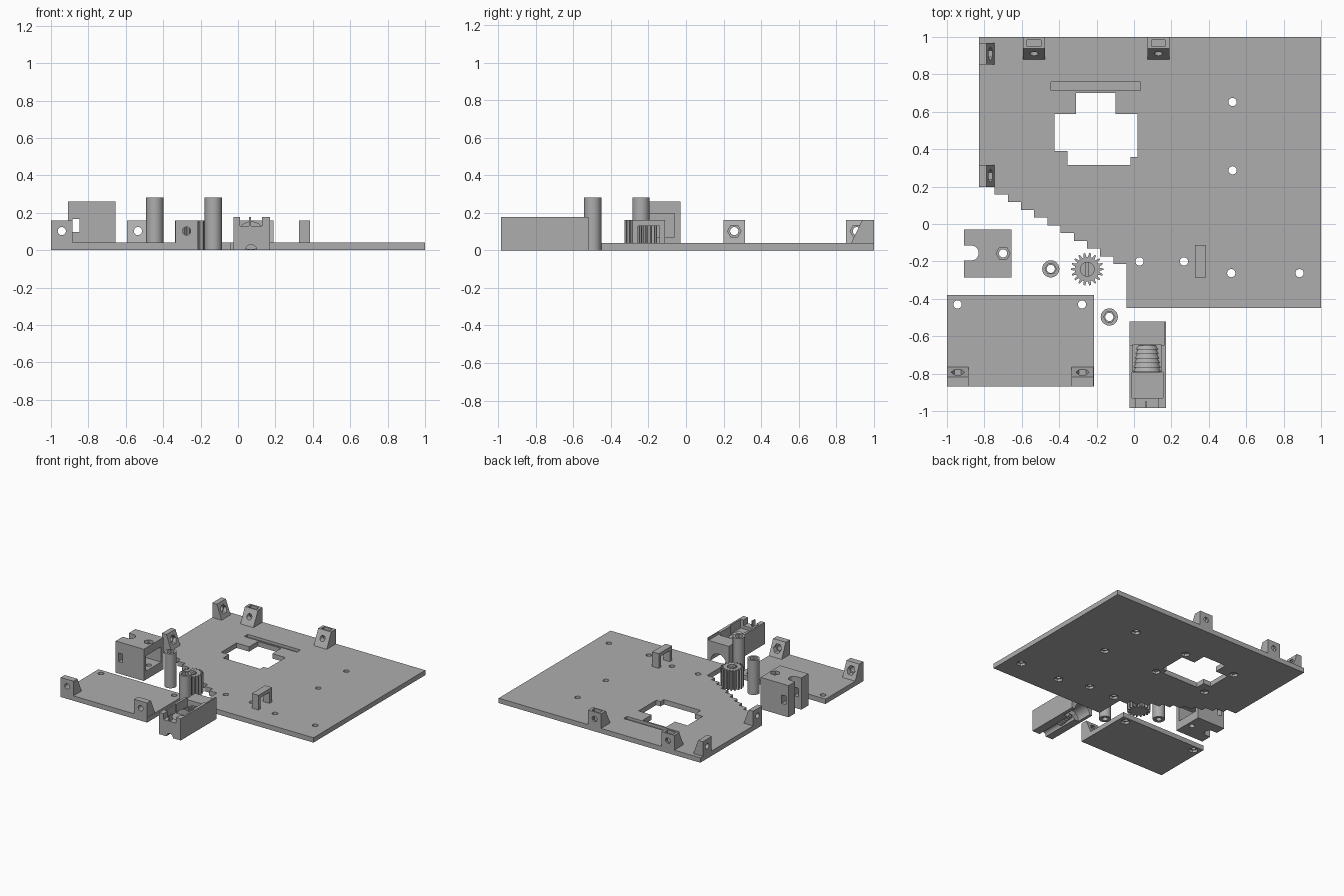
import bpy, bmesh
from math import pi, cos, sin
from mathutils import Matrix, Vector

if "Cube" in bpy.data.objects:
    bpy.data.objects.remove(bpy.data.objects["Cube"])

grey = bpy.data.materials.new("plain grey")
grey.diffuse_color = (0.42, 0.42, 0.42, 1)
grey.use_nodes = True
grey.node_tree.nodes["Principled BSDF"].inputs["Base Color"].default_value = grey.diffuse_color


def prism(name, pts, a, b, axis='Z', mat=None):
    """Extrude a 2D outline from a to b. Z: (x,y); Y: (x,z); X: (y,z)."""
    place = {'Z': lambda p, h: (p[0], p[1], h),
             'Y': lambda p, h: (p[0], h, p[1]),
             'X': lambda p, h: (h, p[0], p[1])}[axis]
    bm = bmesh.new()
    lo = [bm.verts.new(place(p, a)) for p in pts]
    hi = [bm.verts.new(place(p, b)) for p in pts]
    n = len(pts)
    bm.faces.new(lo)
    bm.faces.new(hi)
    for i in range(n):
        bm.faces.new((lo[i], lo[(i + 1) % n], hi[(i + 1) % n], hi[i]))
    bmesh.ops.recalc_face_normals(bm, faces=bm.faces[:])
    if mat:
        bm.transform(mat)
    me = bpy.data.meshes.new(name)
    bm.to_mesh(me)
    bm.free()
    me.materials.append(grey)
    ob = bpy.data.objects.new(name, me)
    bpy.context.collection.objects.link(ob)
    return ob


def rect(x0, x1, y0, y1):
    return [(x0, y0), (x1, y0), (x1, y1), (x0, y1)]


def box(x0, x1, y0, y1, z0, z1, name="cutter", mat=None):
    return prism(name, rect(x0, x1, y0, y1), z0, z1, 'Z', mat)


def ring(x, y, r, n=20):
    return [(x + r * cos(2 * pi * i / n), y + r * sin(2 * pi * i / n)) for i in range(n)]


def rod(x, y, r, a, b, axis='Z', n=20, mat=None, name="cutter"):
    return prism(name, ring(x, y, r, n), a, b, axis, mat)


def cut(ob, cutters):
    """Subtract the cutters, keep the result as plain mesh."""
    for c in cutters:
        m = ob.modifiers.new("cut", 'BOOLEAN')
        m.operation, m.solver, m.object = 'DIFFERENCE', 'EXACT', c
    dg = bpy.context.evaluated_depsgraph_get()
    me = bpy.data.meshes.new_from_object(ob.evaluated_get(dg))
    ob.modifiers.clear()
    ob.data = me
    for c in cutters:
        bpy.data.objects.remove(c)
    return ob


def smooth(ob):
    bpy.ops.object.select_all(action='DESELECT')
    ob.select_set(True)
    bpy.context.view_layer.objects.active = ob
    bpy.ops.object.shade_smooth_by_angle(angle=0.4)


def lug(name, x, y, turn, w, d, flat, slot=False):
    """Wedge bracket: upright outer face at (x, y), sloping inward."""
    M = Matrix.Translation((x, y, 0)) @ Matrix.Rotation(turn, 4, 'Z')
    ob = prism(name, [(0, .035), (0, .16), (flat, .16), (d, .04), (d, .035)],
               -w / 2, w / 2, 'X', M)
    cs = [rod(0, .102, .022, -.1, .3, 'Y', 20, M)]
    if slot:  # nut drops in from the top
        cs.append(box(-.037, .037, .015, .052, .062, .3, mat=M))
    else:     # nut pushed in through the slope
        cs.append(rod(0, .102, .036, flat, .3, 'Y', 6, M))
    return cut(ob, cs)


# Main plate with stepped corner
outline = [(-.83, 1), (-.83, .2)]
for i in range(10):
    x, y = -.745 + .0705 * i, .2 - .0415 * i
    outline += [(x, y), (x, y - .0415)]
outline += [(-.04, -.215), (-.04, -.45), (1, -.45), (1, 1)]
outline = list(dict.fromkeys((round(px, 4), round(py, 4)) for px, py in outline))
window = [(-.31, .70), (-.10, .70), (-.10, .587), (.02, .587), (.02, .358), (-.02, .358),
          (-.02, .315), (-.355, .315), (-.355, .39), (-.425, .39), (-.425, .587), (-.31, .587)]
plate = prism("main_plate", outline, 0, .04)
cuts = [prism("cutter", window, -.1, .1), box(-.445, .035, .715, .76, .018, .1)]
for hx, hy in [(.527, .652), (.527, .287), (.03, -.2), (.267, -.2), (.52, -.263), (.885, -.263)]:
    cuts += [rod(hx, hy, .022, -.1, .1), rod(hx, hy, .036, -.1, .02, n=6)]
for hx in (-.445, .03):       # blind nut pockets around the window
    for hy in (.295, .637):
        cuts.append(rod(hx, hy, .034, -.1, .02, n=6))
cut(plate, cuts)

# Brackets on the main plate
for i, x in enumerate((-.535, .13)):
    lug(f"back_bracket_{i}", x, 1, pi, .118, .12, .062, True)
for i, y in enumerate((.91, .257)):
    lug(f"side_bracket_{i}", -.83, y, -pi / 2, .116, .085, .042)

# Cable arch
prism("cable_arch", [(-.285, .035), (-.285, .16), (-.112, .16), (-.112, .035), (-.142, .035),
                     (-.142, .13), (-.255, .13), (-.255, .035)], .325, .385, 'X')

# Small plate with two brackets
small = box(-1, -.215, -.87, -.38, 0, .04, "small_plate")
cuts = []
for hx in (-.943, -.278):
    cuts += [rod(hx, -.43, .022, -.1, .1), rod(hx, -.43, .036, -.1, .02, n=6)]
cut(small, cuts)
for i, x in enumerate((-.942, -.275)):
    lug(f"front_bracket_{i}", x, -.87, 0, .116, .105, .052)

# Clamp block with side slot, pocket and bolt hole
block = box(-.91, -.655, -.285, -.03, 0, .26, "clamp_block")
slot = [(-1, -.195), (-.87, -.195)] + \
       [(-.87 + .04 * cos(t * pi / 10), -.155 + .04 * sin(t * pi / 10)) for t in range(-4, 5)] + \
       [(-.87, -.115), (-1, -.115)]
cut(block, [prism("cutter", slot, -.1, .4),
            box(-.80, -.6, -.255, -.062, .07, .195),
            rod(-.70, -.157, .022, -.1, .4),
            rod(-.70, -.157, .037, .235, .4, n=6),
            box(-.885, -.847, -.4, .1, .098, .168)])

# Spacer tubes
for i, (x, y) in enumerate(((-.445, -.24), (-.132, -.497))):
    t = rod(x, y, .046, 0, .282, n=24, name=f"spacer_tube_{i}")
    cut(t, [rod(x, y, .022, -.1, .4), rod(x, y, .03, .25, .4, n=6)])
    smooth(t)

# Drive gear with a keyed bore
gx, gy, teeth = -.25, -.242, 18
pts = []
for i in range(teeth):
    for f, r in ((-.32, .066), (-.14, .087), (.14, .087), (.32, .066)):
        a = 2 * pi * (i + f) / teeth
        pts.append((gx + r * cos(a), gy + r * sin(a)))
gear = prism("drive_gear", pts, 0, .16)
cut(gear, [rod(gx, gy, .037, .05, .3)])
box(gx - .009, gx + .009, gy - .036, gy + .036, .045, .15, "gear_key")

# Hose holder: hollowed block, barbed insert and under-groove
holder = box(-.025, .17, -.985, -.52, 0, .178, "hose_holder")
cx = .07
cut(holder, [box(.012, .128, -1.1, -.92, .13, .3),
             box(-.012, .155, -.93, -.79, .105, .3),
             box(-.005, .145, -.795, -.645, .09, .3),
             box(-.1, .16, -.65, -.4, .158, .3),
             rod(cx, 0, .03, -1.1, -.6, 'Y'),
             rod(cx, 0, .07, -.65, -.4, 'Y', 28)])
box(.06, .07, -.985, -.95, .12, .178, "holder_tab")
for i in range(6):
    y = -.79 + i * .0235
    r = .076 - i * .003
    bm = bmesh.new()
    bmesh.ops.create_cone(bm, cap_ends=True, segments=24, radius1=r - .014, radius2=r, depth=.0235,
                          matrix=Matrix.Translation((cx, y + .012, .078)) @ Matrix.Rotation(pi / 2, 4, 'X'))
    me = bpy.data.meshes.new(f"hose_barb_{i}")
    bm.to_mesh(me)
    bm.free()
    me.materials.append(grey)
    bpy.context.collection.objects.link(bpy.data.objects.new(f"hose_barb_{i}", me))
